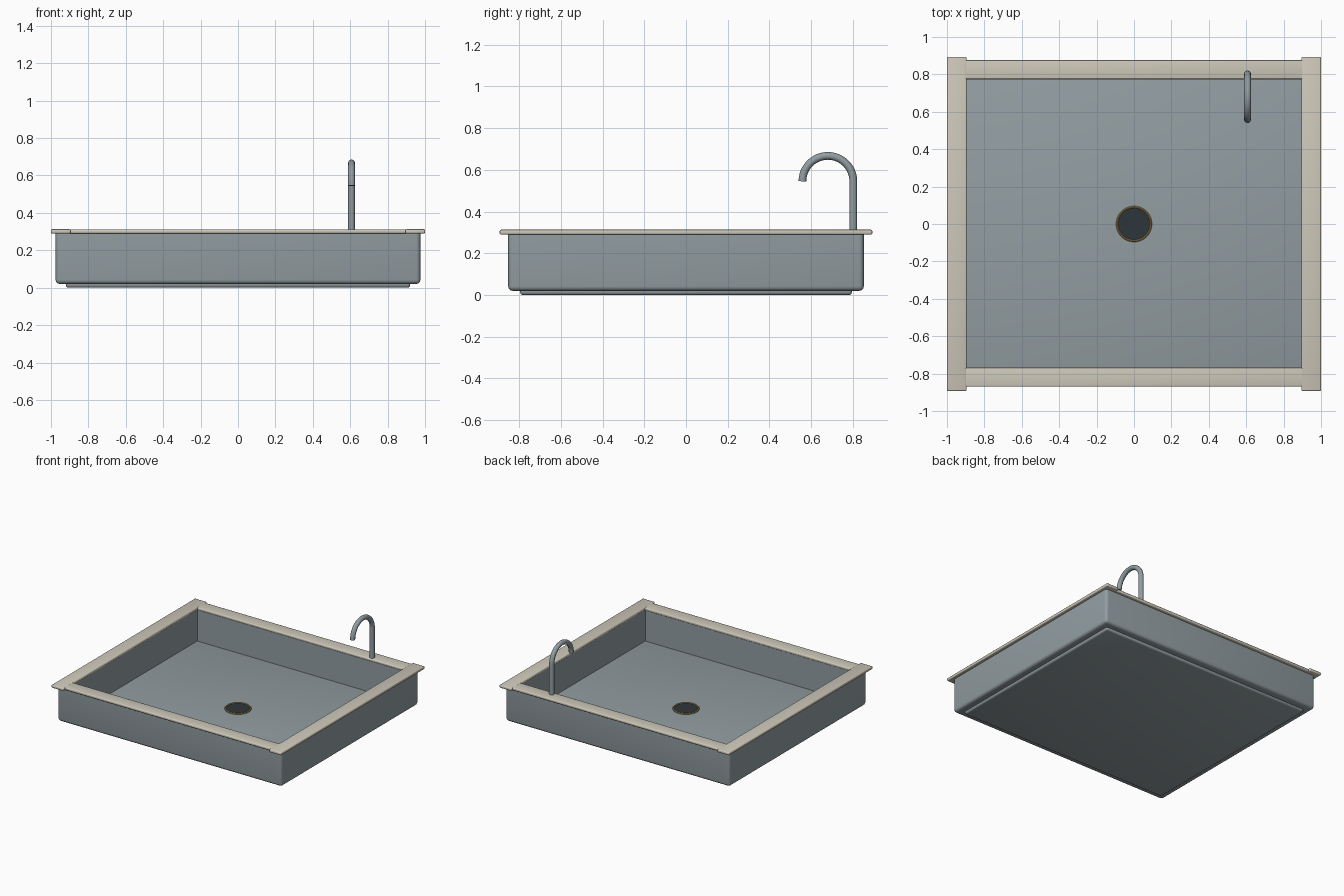
import bpy
import bmesh
import math
from mathutils import Vector

if "Cube" in bpy.data.objects:
    bpy.data.objects.remove(bpy.data.objects["Cube"], do_unlink=True)


def material(name, colour):
    mat = bpy.data.materials.new(name)
    mat.use_nodes = True
    mat.diffuse_color = (*colour, 1)
    mat.node_tree.nodes["Principled BSDF"].inputs["Base Color"].default_value = (*colour, 1)
    return mat


STEEL = material("steel", (0.29, 0.34, 0.36))
STONE = material("stone", (0.62, 0.58, 0.49))
DARK = material("drain_dark", (0.027, 0.037, 0.041))
BRASS = material("brass", (0.45, 0.28, 0.09))


def finish(obj, name, mat):
    obj.name = name
    obj.data.materials.append(mat)
    bpy.ops.object.select_all(action="DESELECT")
    obj.select_set(True)
    bpy.context.view_layer.objects.active = obj
    bpy.ops.object.shade_smooth_by_angle(angle=math.radians(35))
    return obj


def link_mesh(bm, name, mat):
    bmesh.ops.recalc_face_normals(bm, faces=bm.faces)
    mesh = bpy.data.meshes.new(name)
    bm.to_mesh(mesh)
    bm.free()
    obj = bpy.data.objects.new(name, mesh)
    bpy.context.collection.objects.link(obj)
    return finish(obj, name, mat)


def box(name, low, high, bevel, mat):
    low, high = Vector(low), Vector(high)
    bm = bmesh.new()
    bmesh.ops.create_cube(bm, size=1)
    bmesh.ops.scale(bm, vec=high - low, verts=bm.verts)
    bmesh.ops.translate(bm, vec=(low + high) / 2, verts=bm.verts)
    bmesh.ops.bevel(bm, geom=bm.edges[:], offset=bevel, segments=3,
                    profile=0.5, affect="EDGES")
    return link_mesh(bm, name, mat)


# Basin walls: a rectangular ring, rounded on its outer corners and lower edge
OUT_X, OUT_Y, IN_X, IN_Y = 0.975, 0.852, 0.895, 0.772
WALL_LOW, WALL_HIGH = 0.02, 0.295
bm = bmesh.new()
profile = [(OUT_X, OUT_Y, WALL_LOW), (OUT_X, OUT_Y, WALL_HIGH),
           (IN_X, IN_Y, WALL_HIGH), (IN_X, IN_Y, WALL_LOW)]
corners = [[bm.verts.new((sx * x, sy * y, z)) for x, y, z in profile]
           for sx, sy in ((-1, -1), (1, -1), (1, 1), (-1, 1))]
for i in range(4):
    a, b = corners[i], corners[(i + 1) % 4]
    for j in range(4):
        k = (j + 1) % 4
        bm.faces.new((a[j], b[j], b[k], a[k]))
outer = {v for c in corners for v in c[:2]}
lower = {c[0] for c in corners}
rounded = [e for e in bm.edges if set(e.verts) <= outer and set(e.verts) & lower]
bmesh.ops.bevel(bm, geom=rounded, offset=0.022, segments=4, profile=0.5, affect="EDGES")
link_mesh(bm, "basin_walls", STEEL)

# Floor slab, showing as a shallow step underneath
box("basin_floor", (-0.92, -0.795, 0), (0.92, 0.795, 0.05), 0.014, STEEL)

# Rim: long side strips with front and back strips between them
RIM_LOW, RIM_HIGH = 0.29, 0.313
for name, side in (("left_rim", 1), ("right_rim", -1)):
    xs = sorted((side * 0.895, side))
    box(name, (xs[0], -0.893, RIM_LOW), (xs[1], 0.893, RIM_HIGH), 0.007, STONE)
for name, y0, y1 in (("front_rim", -0.87, -0.768), ("back_rim", 0.774, 0.876)):
    box(name, (-0.91, y0, RIM_LOW), (0.91, y1, RIM_HIGH - 0.001), 0.007, STONE)

# Drain: dark disc inside a thin ring
bpy.ops.mesh.primitive_cylinder_add(vertices=48, radius=0.09, depth=0.02,
                                    location=(0, 0, 0.046))
finish(bpy.context.object, "drain_disc", DARK)
bpy.ops.mesh.primitive_torus_add(major_radius=0.09, minor_radius=0.006,
                                 major_segments=48, minor_segments=10,
                                 location=(0, 0, 0.054))
finish(bpy.context.object, "drain_ring", BRASS)

# Faucet: upright pipe that arches over the basin
TAP_X, TAP_Y, ARC_R, ARC_Z, PIPE_R = 0.607, 0.68, 0.122, 0.545, 0.0185
path = [(TAP_X, TAP_Y + ARC_R, RIM_LOW)]
for i in range(25):
    t = math.pi * i / 24
    path.append((TAP_X, TAP_Y + ARC_R * math.cos(t), ARC_Z + ARC_R * math.sin(t)))
curve = bpy.data.curves.new("faucet", "CURVE")
curve.dimensions = "3D"
curve.bevel_depth = PIPE_R
curve.bevel_resolution = 4
curve.use_fill_caps = True
spline = curve.splines.new("POLY")
spline.points.add(len(path) - 1)
for point, co in zip(spline.points, path):
    point.co = (*co, 1)
faucet = bpy.data.objects.new("faucet", curve)
bpy.context.collection.objects.link(faucet)
bpy.ops.object.select_all(action="DESELECT")
faucet.select_set(True)
bpy.context.view_layer.objects.active = faucet
bpy.ops.object.convert(target="MESH")
finish(bpy.context.object, "faucet", STEEL)
